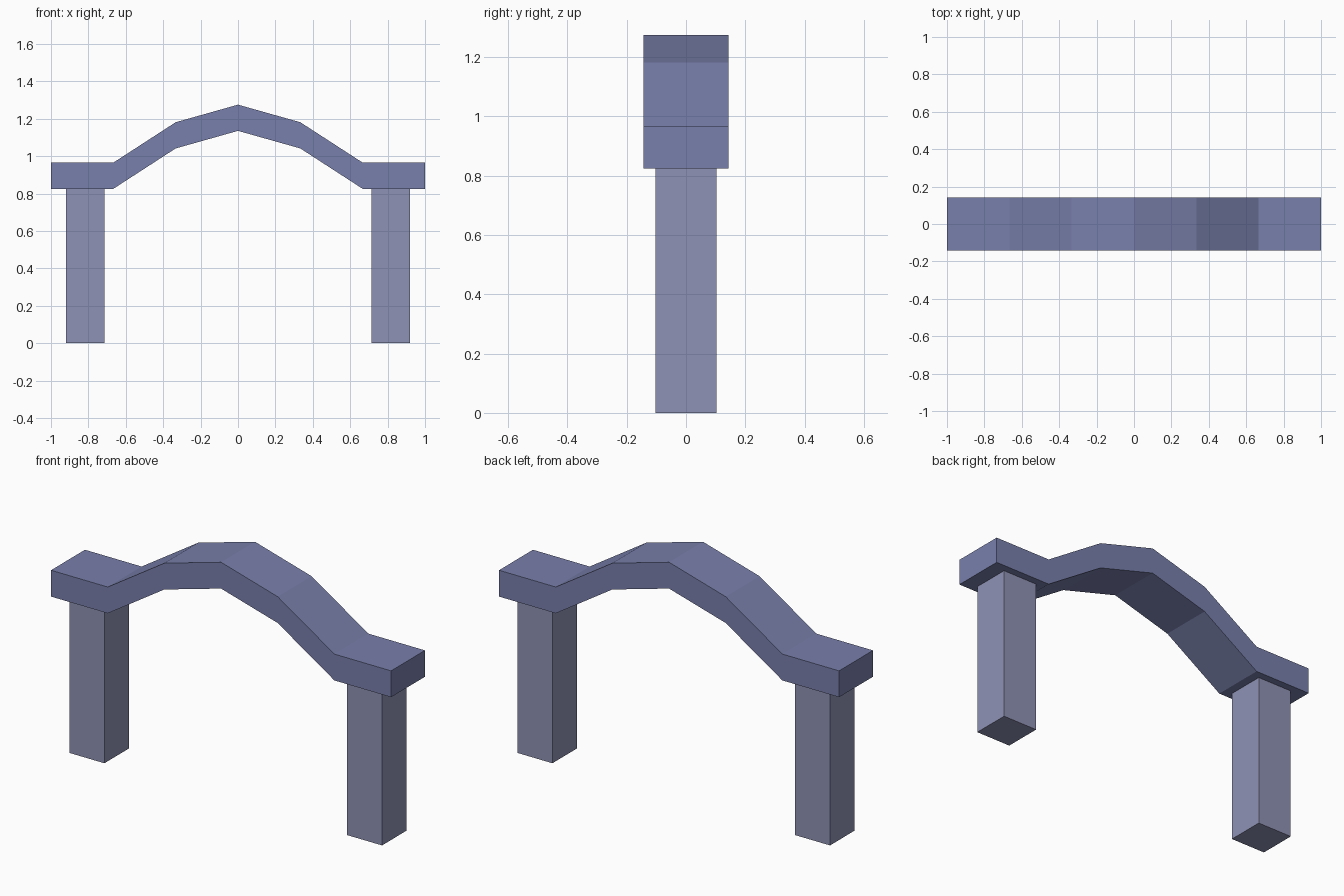
import bpy, bmesh

if "Cube" in bpy.data.objects:
    bpy.data.objects.remove(bpy.data.objects["Cube"])


def material(name, color):
    mat = bpy.data.materials.new(name)
    mat.diffuse_color = (*color, 1)
    mat.use_nodes = True
    mat.node_tree.nodes["Principled BSDF"].inputs["Base Color"].default_value = mat.diffuse_color
    return mat


def extrude_profile(name, profile, depth, mat):
    """Extrude an XZ outline along y, centred on y = 0."""
    bm = bmesh.new()
    face = bm.faces.new([bm.verts.new((x, -depth / 2, z)) for x, z in profile])
    ext = bmesh.ops.extrude_face_region(bm, geom=[face])
    moved = [v for v in ext["geom"] if isinstance(v, bmesh.types.BMVert)]
    bmesh.ops.translate(bm, verts=moved, vec=(0, depth, 0))
    bmesh.ops.recalc_face_normals(bm, faces=bm.faces)
    mesh = bpy.data.meshes.new(name)
    bm.to_mesh(mesh)
    bm.free()
    mesh.materials.append(mat)
    obj = bpy.data.objects.new(name, mesh)
    bpy.context.collection.objects.link(obj)
    return obj


beam_mat = material("beam_blue", (0.19, 0.215, 0.41))
post_mat = material("post_lavender", (0.275, 0.29, 0.46))

BEAM_BOTTOM = 0.825
THICKNESS = 0.14

# Arched beam: half of the underside, mirrored, then raised for the top
half = [(1, 0), (2 / 3, 0), (1 / 3, 0.216), (0, 0.31)]
rise = half + [(-x, z) for x, z in reversed(half[:-1])]
bottom = [(x, BEAM_BOTTOM + z) for x, z in rise]
top = [(x, z + THICKNESS) for x, z in reversed(bottom)]
extrude_profile("arched_beam", bottom + top, 0.285, beam_mat)

# Square posts
for side, name in ((-1, "left_post"), (1, "right_post")):
    x0, x1 = side * 0.714, side * 0.919
    outline = [(x0, 0), (x1, 0), (x1, BEAM_BOTTOM), (x0, BEAM_BOTTOM)]
    extrude_profile(name, outline, 0.205, post_mat)
